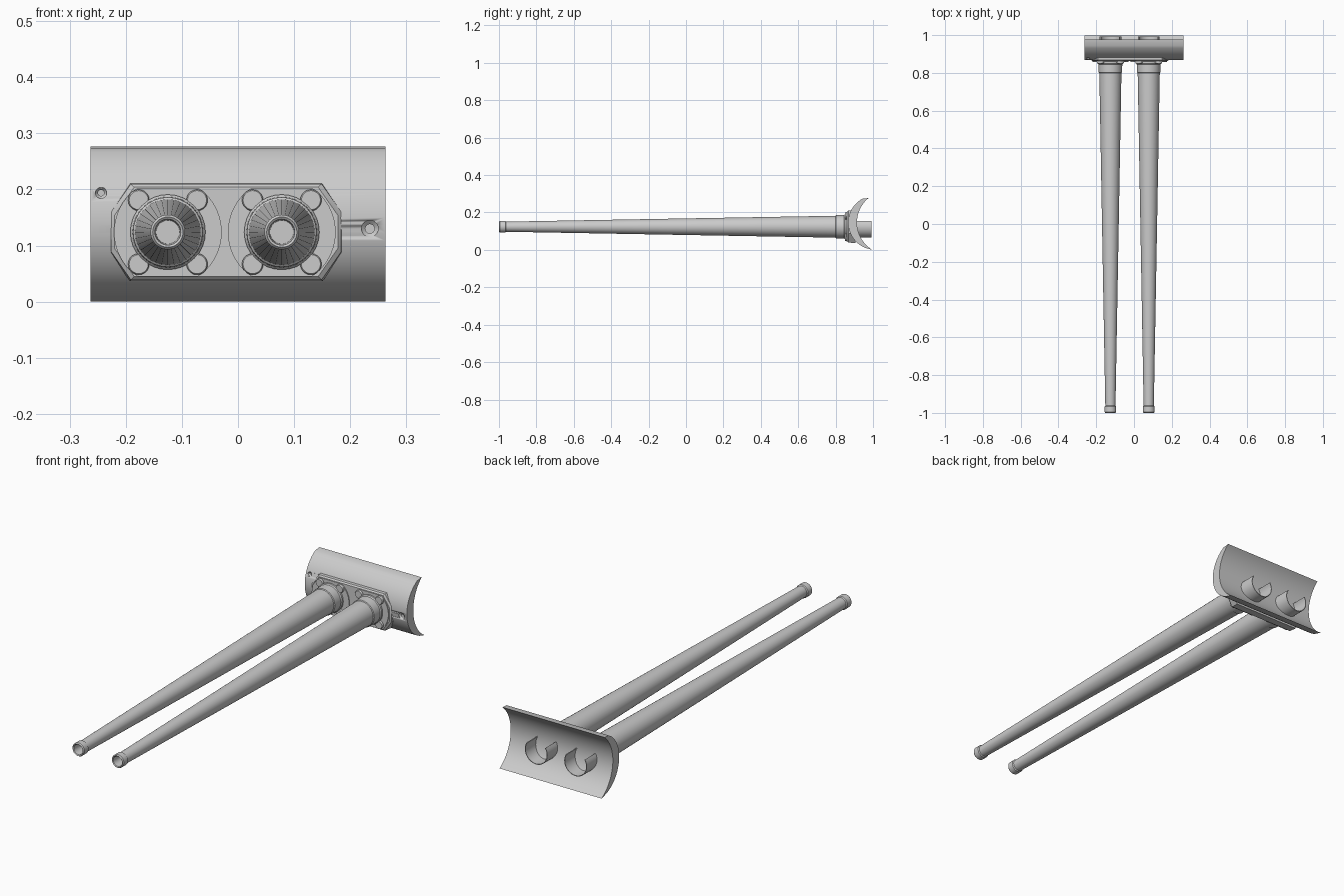
import bpy, bmesh, math
from mathutils import Matrix, Vector

if "Cube" in bpy.data.objects:
    bpy.data.objects.remove(bpy.data.objects["Cube"])

grey = bpy.data.materials.new("steel grey")
grey.diffuse_color = (0.6, 0.6, 0.6, 1)
grey.use_nodes = True
grey.node_tree.nodes["Principled BSDF"].inputs["Base Color"].default_value = grey.diffuse_color


def finish(name, bm, smooth=True):
    bmesh.ops.recalc_face_normals(bm, faces=bm.faces)
    me = bpy.data.meshes.new(name)
    bm.to_mesh(me)
    bm.free()
    ob = bpy.data.objects.new(name, me)
    bpy.context.collection.objects.link(ob)
    me.materials.append(grey)
    if smooth:
        bpy.ops.object.select_all(action='DESELECT')
        ob.select_set(True)
        bpy.context.view_layer.objects.active = ob
        bpy.ops.object.shade_smooth_by_angle(angle=math.radians(30))
    return ob


def extrude_rings(name, rings):
    """Closed solid through a series of matching outlines."""
    bm = bmesh.new()
    loops = [[bm.verts.new(p) for p in r] for r in rings]
    n = len(loops[0])
    for a, b in zip(loops, loops[1:]):
        for i in range(n):
            bm.faces.new((a[i], a[(i + 1) % n], b[(i + 1) % n], b[i]))
    bm.faces.new(loops[0])
    bm.faces.new(loops[-1])
    return finish(name, bm)


def lathe(name, x, z, profile, seg=32):
    """Turned part about an axis along y; profile holds (y, radius)."""
    return extrude_rings(name, [[(x + r * math.cos(2 * math.pi * i / seg), y,
                                  z + r * math.sin(2 * math.pi * i / seg))
                                 for i in range(seg)] for y, r in profile])


def arc(cy, cz, r, z0, z1, n=24):
    a0, a1 = math.asin((z0 - cz) / r), math.asin((z1 - cz) / r)
    return [(cy - r * math.cos(a0 + (a1 - a0) * i / n),
             cz + r * math.sin(a0 + (a1 - a0) * i / n)) for i in range(n + 1)]


# Curved shield, thickest in the middle
outer = arc(1.012, 0.146, 0.145, 0.010, 0.274)
inner = arc(1.084, 0.146, 0.170, 0.0, 0.277)
section = outer + inner[::-1]
shield = extrude_rings("shield", [[(x, y, z) for y, z in section] for x in (-0.263, 0.263)])

# Countersunk screw holes in the shield
for x, z, r, y in ((-0.244, 0.194, 0.010, 0.876), (0.235, 0.130, 0.015, 0.868)):
    cutter = lathe("hole_cutter", x, z, [(y - 0.03, r), (y + 0.003, r), (y + 0.009, r * 0.55),
                                         (y + 0.022, r * 0.55)], 20)
    cutter.hide_render = True
    cutter.hide_viewport = True
    cut = shield.modifiers.new("screw hole", 'BOOLEAN')
    cut.object = cutter
    cut.solver = 'EXACT'

# Raised pad with cut corners and sloped rim
def pad_outline(y, g):
    x0, x1, z0, z1, c = -0.222 - g, 0.180 + g, 0.043 - g, 0.206 + g, 0.035
    return [(x, y, z) for x, z in ((x0 + c, z0), (x1 - c, z0), (x1, z0 + c + 0.015), (x1, z1 - c - 0.015),
                                   (x1 - c, z1), (x0 + c, z1), (x0, z1 - c - 0.015), (x0, z0 + c + 0.015))]

extrude_rings("mounting_pad", [pad_outline(0.862, -0.002), pad_outline(0.868, 0.004),
                               pad_outline(0.905, 0.006)])

CZ = 0.124
for side, cx in (("left", -0.125), ("right", 0.078)):
    # Flange disc with flat top and bottom
    rim = []
    for i in range(64):
        a = 2 * math.pi * i / 64
        rim.append((cx + 0.096 * math.cos(a), CZ + max(-0.079, min(0.079, 0.096 * math.sin(a)))))
    extrude_rings(side + "_flange", [[(x, y, z) for x, z in rim] for y in (0.858, 0.89)])

    # Four bolts
    for sx in (-1, 1):
        for sz in (-1, 1):
            lathe(side + "_bolt", cx + sx * 0.052, CZ + sz * 0.057,
                  [(0.849, 0.017), (0.852, 0.019), (0.89, 0.019)], 20)

    # Tapered barrel with muzzle ring, blind bore and base collar
    lathe(side + "_barrel", cx, CZ, [
        (-0.94, 0.021), (-0.997, 0.023), (-1.0, 0.027), (-0.995, 0.031), (-0.966, 0.031),
        (-0.962, 0.027), (-0.1, 0.0425), (0.80, 0.0585), (0.803, 0.062), (0.845, 0.063),
        (0.850, 0.067), (0.88, 0.067)], 32)

    # Open-topped cradle behind the shield
    a0, a1, n = math.radians(-213), math.radians(33), 24
    angles = [a0 + (a1 - a0) * i / n for i in range(n + 1)]
    outline = [(r, a) for r, seq in ((0.058, angles), (0.055, angles[::-1])) for a in seq]
    extrude_rings(side + "_cradle", [[(cx + r * math.cos(a), y, CZ + r * math.sin(a))
                                      for r, a in outline] for y in (0.895, 0.992)])
